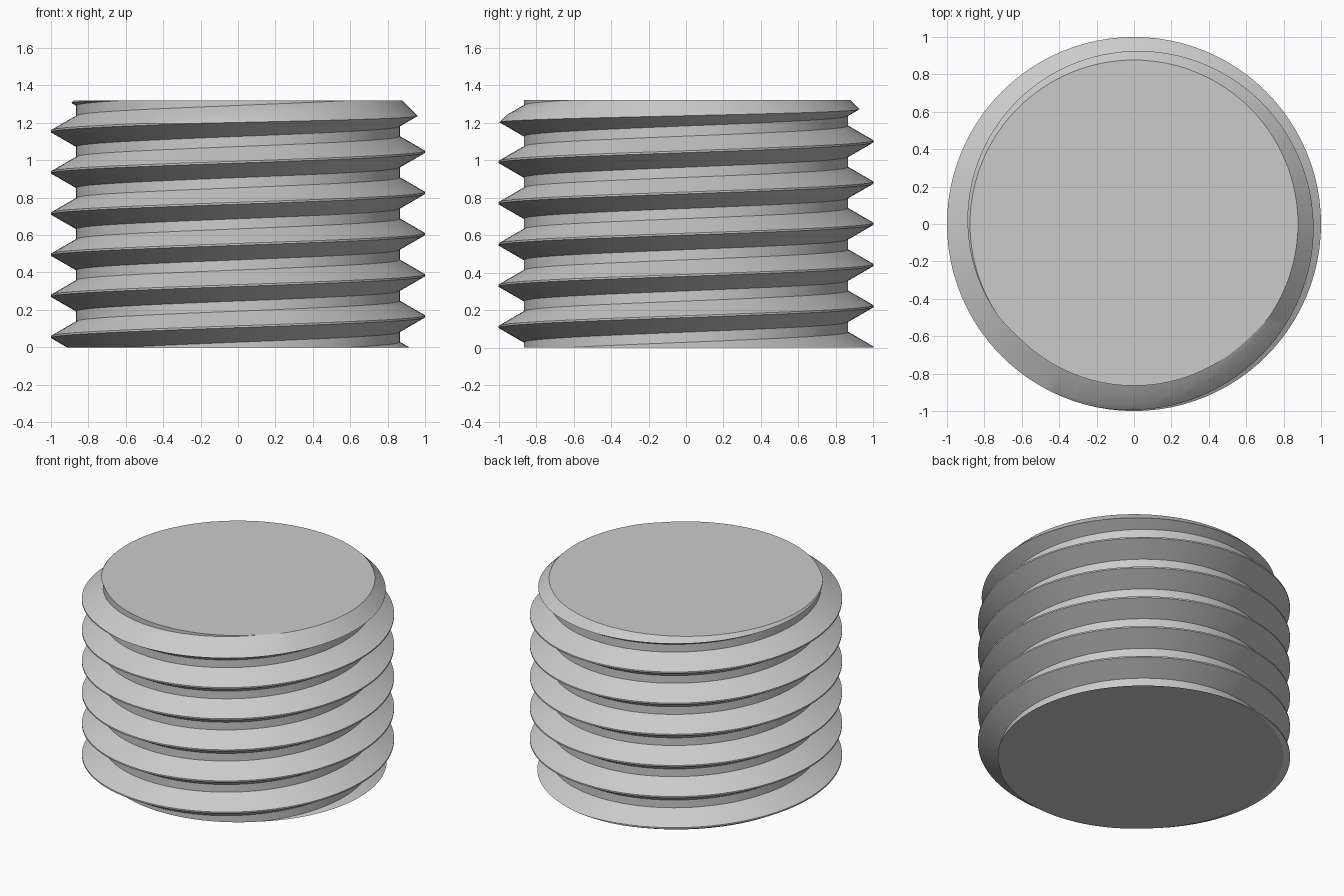
import bpy, bmesh, math

cube = bpy.data.objects.get("Cube")
if cube:
    bpy.data.objects.remove(cube, do_unlink=True)

HEIGHT = 1.32
PITCH = 0.22
ROOT, CREST = 0.865, 1.0
FLANK = (CREST - ROOT) * math.tan(math.radians(30))   # 60 degree thread
CREST_HALF = 0.005
CREST_Z = 0.165        # crest height on the +x side
SEGMENTS = 96
CHAMFER = 2.197        # radius + height along the top 45 degree chamfer

steel = bpy.data.materials.new("light_grey_metal")
steel.use_nodes = True
grey = (0.6, 0.6, 0.6, 1)
steel.diffuse_color = grey
steel.node_tree.nodes["Principled BSDF"].inputs["Base Color"].default_value = grey

# One thread tooth, as radius and height from its crest
tooth = [(ROOT, -FLANK - CREST_HALF), (CREST, -CREST_HALF),
         (CREST, CREST_HALF), (ROOT, FLANK + CREST_HALF)]
turns = range(-3, 9)
profile = [(r, CREST_Z + k * PITCH + z) for k in turns for r, z in tooth]

# Sweep the profile around one turn while it climbs one pitch
bm = bmesh.new()
columns = []
for i in range(SEGMENTS):
    a = 2 * math.pi * i / SEGMENTS
    lift = PITCH * i / SEGMENTS
    columns.append([bm.verts.new((r * math.cos(a), r * math.sin(a), z + lift))
                    for r, z in profile])
columns.append(columns[0][len(tooth):])      # seam joins one turn higher
for left, right in zip(columns, columns[1:]):
    for j in range(min(len(left), len(right)) - 1):
        bm.faces.new((left[j], right[j], right[j + 1], left[j + 1]))

# Cut both ends flat and cap them
for z, direction in ((0, -1), (HEIGHT, 1)):
    cut = bmesh.ops.bisect_plane(bm, geom=bm.verts[:] + bm.edges[:] + bm.faces[:],
                                 plane_co=(0, 0, z), plane_no=(0, 0, direction),
                                 clear_outer=True)
    rim = [e for e in cut["geom_cut"] if isinstance(e, bmesh.types.BMEdge)]
    bmesh.ops.contextual_create(bm, geom=rim)
bmesh.ops.recalc_face_normals(bm, faces=bm.faces[:])
mesh = bpy.data.meshes.new("threaded_rod")
bm.to_mesh(mesh)
bm.free()
mesh.materials.append(steel)
rod = bpy.data.objects.new("threaded_rod", mesh)
bpy.context.collection.objects.link(rod)

# Chamfer the last turn at the top with a cone
low, high = -0.3, 1.5
bpy.ops.mesh.primitive_cone_add(vertices=SEGMENTS, radius1=CHAMFER - low,
                                radius2=CHAMFER - high, depth=high - low,
                                location=(0, 0, (low + high) / 2))
cone = bpy.context.object
cone.name = "chamfer_cutter"
cone.hide_render = True
cone.data.materials.append(steel)

bpy.ops.object.select_all(action="DESELECT")
bpy.context.view_layer.objects.active = rod
rod.select_set(True)
mod = rod.modifiers.new("chamfer", "BOOLEAN")
mod.operation = "INTERSECT"
mod.solver = "EXACT"
mod.object = cone
bpy.ops.object.modifier_apply(modifier=mod.name)
bpy.data.objects.remove(cone, do_unlink=True)
bpy.ops.object.shade_smooth_by_angle(angle=math.radians(25))
